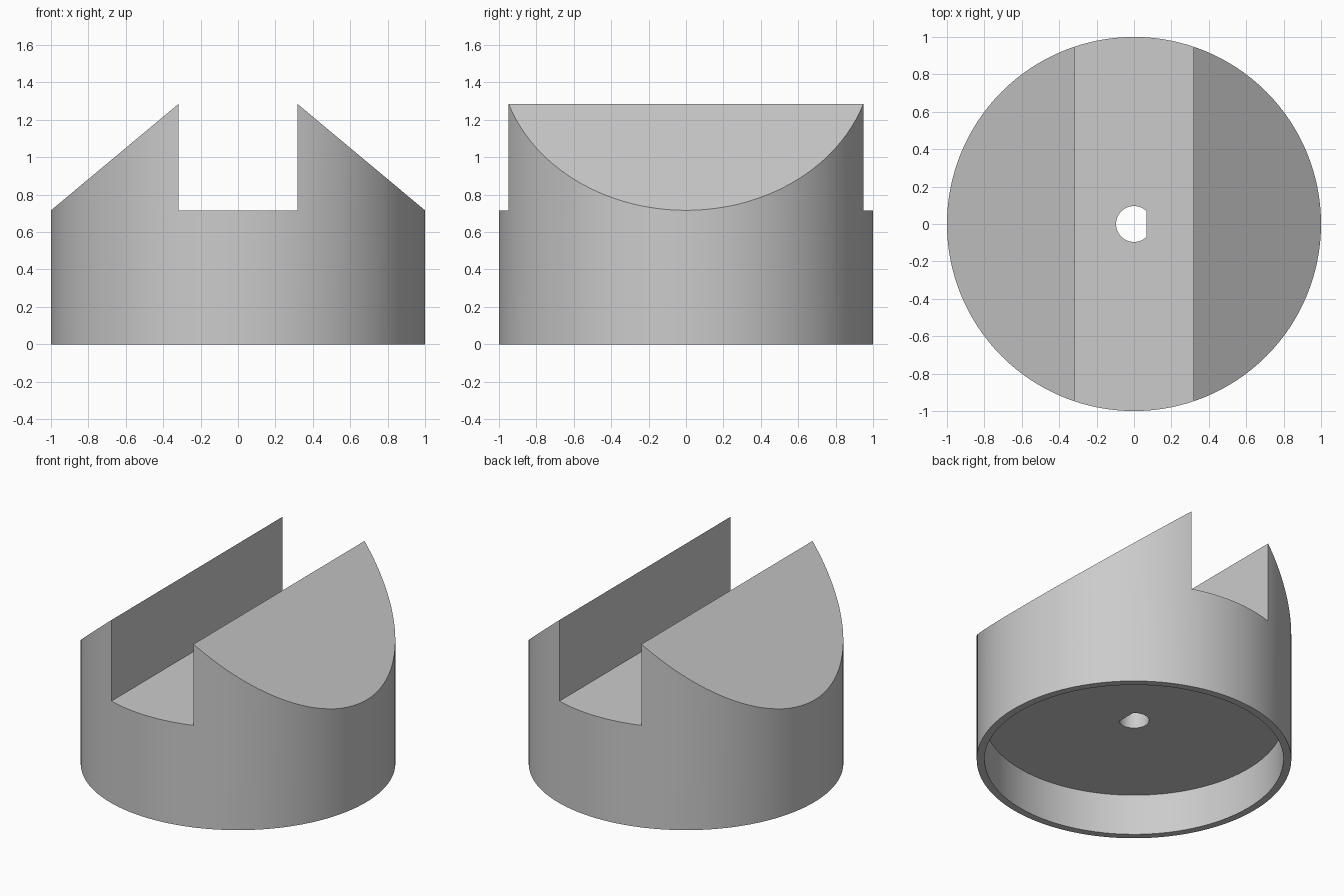
import bpy
import bmesh
from math import acos, cos, sin, pi

if "Cube" in bpy.data.objects:
    bpy.data.objects.remove(bpy.data.objects["Cube"], do_unlink=True)

# Main dimensions
RADIUS = 1.0
SLOT_HALF = 0.318
SHOULDER = 0.716
PEAK = 1.285
RIM_RADIUS = 0.95
RECESS = 0.287
HOLE_RADIUS = 0.096
HOLE_FLAT = 0.066
SEGMENTS = 128

grey = bpy.data.materials.new("plain_grey")
grey.use_nodes = True
colour = (0.6, 0.6, 0.6, 1)
grey.diffuse_color = colour
grey.node_tree.nodes["Principled BSDF"].inputs["Base Color"].default_value = colour


def prism(name, outline, offset):
    """Solid made by sweeping a closed outline along an offset."""
    bm = bmesh.new()
    base = bm.faces.new([bm.verts.new(p) for p in outline])
    swept = bmesh.ops.extrude_face_region(bm, geom=[base])["geom"]
    moved = [g for g in swept if isinstance(g, bmesh.types.BMVert)]
    bmesh.ops.translate(bm, verts=moved, vec=offset)
    bmesh.ops.recalc_face_normals(bm, faces=bm.faces)
    mesh = bpy.data.meshes.new(name)
    bm.to_mesh(mesh)
    bm.free()
    mesh.materials.append(grey)
    obj = bpy.data.objects.new(name, mesh)
    bpy.context.collection.objects.link(obj)
    return obj


def arc(radius, z, start=0.0, end=2 * pi, count=SEGMENTS, closed=True):
    steps = count if closed else count - 1
    angles = [start + (end - start) * i / steps for i in range(count)]
    return [(radius * cos(a), radius * sin(a), z) for a in angles]


def combine(target, tool, operation):
    mod = target.modifiers.new(operation.lower(), "BOOLEAN")
    mod.operation = operation
    mod.solver = "EXACT"
    mod.object = tool
    bpy.ops.object.select_all(action="DESELECT")
    target.select_set(True)
    bpy.context.view_layer.objects.active = target
    bpy.ops.object.modifier_apply(modifier=mod.name)
    bpy.data.objects.remove(tool, do_unlink=True)


# Round body
body = prism("slotted_cap", arc(RADIUS, 0), (0, 0, 1.5))

# Sloped shoulders with the central slot, kept from the round body
over = 1.2
drop = SHOULDER - (over - 1) * (PEAK - SHOULDER) / (1 - SLOT_HALF)
right_half = [(SLOT_HALF, SHOULDER), (SLOT_HALF, PEAK), (over, drop), (over, -0.2)]
outline = right_half + [(-x, z) for x, z in reversed(right_half)]
shoulders = prism("shoulder_profile", [(x, -over, z) for x, z in outline], (0, 2 * over, 0))
combine(body, shoulders, "INTERSECT")

# Round recess in the underside
recess = prism("recess_cutter", arc(RIM_RADIUS, -0.1), (0, 0, RECESS + 0.1))
combine(body, recess, "DIFFERENCE")

# D-shaped shaft hole, flat on the +x side
half = acos(HOLE_FLAT / HOLE_RADIUS)
hole = prism("hole_cutter", arc(HOLE_RADIUS, 0.1, half, 2 * pi - half, 40, False), (0, 0, 1))
combine(body, hole, "DIFFERENCE")

body.select_set(True)
bpy.context.view_layer.objects.active = body
bpy.ops.object.shade_smooth_by_angle()
